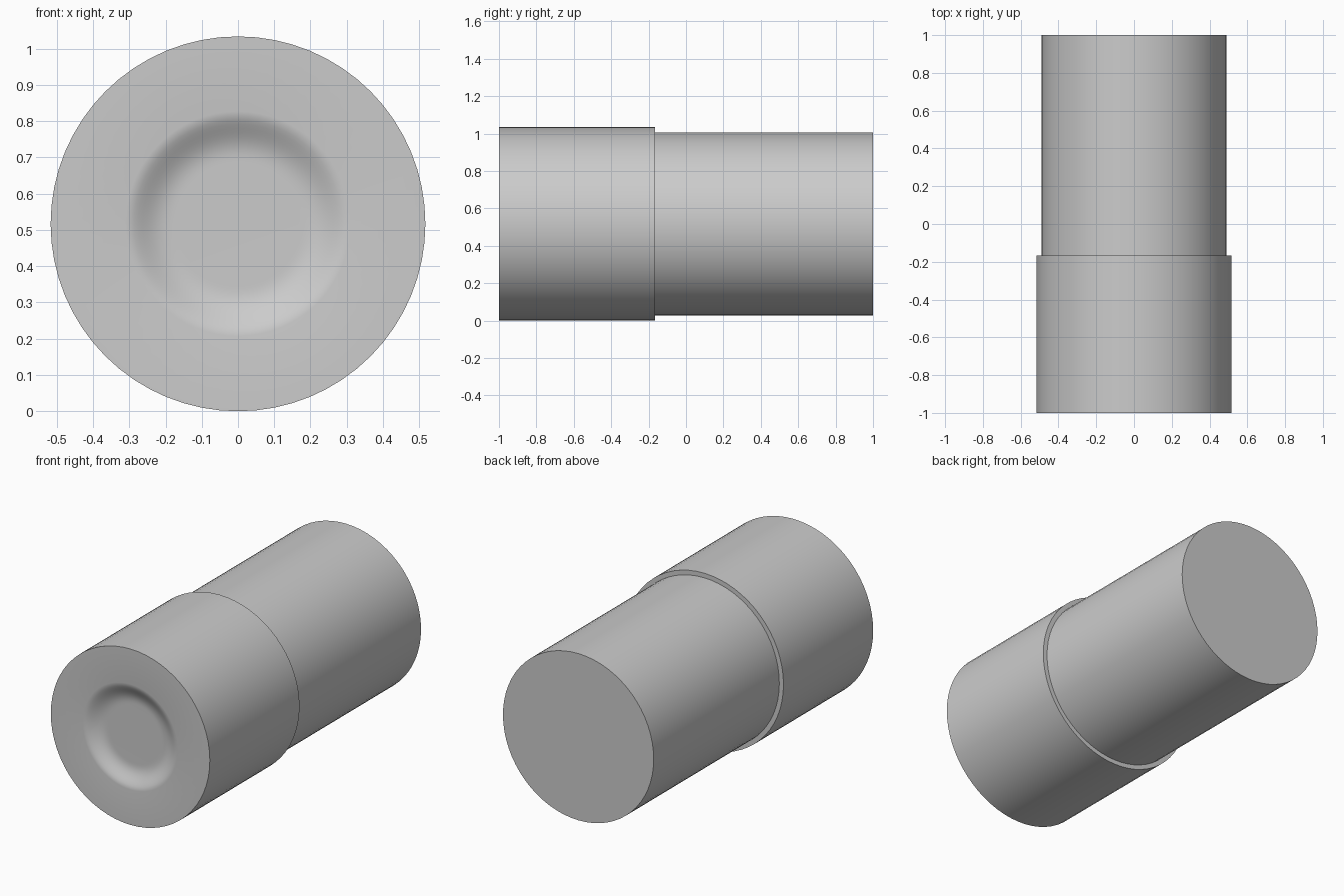
import bpy
import bmesh
from math import cos, sin, pi, radians

if "Cube" in bpy.data.objects:
    bpy.data.objects.remove(bpy.data.objects["Cube"], do_unlink=True)

SIDES = 64
SLEEVE_R, BODY_R = 0.517, 0.49
STEP_Y = -0.167

grey = bpy.data.materials.new("mid grey")
grey.use_nodes = True
colour = (0.6, 0.6, 0.6, 1)
grey.diffuse_color = colour
grey.node_tree.nodes["Principled BSDF"].inputs["Base Color"].default_value = colour


def lathe(name, profile):
    """Spin (radius, y) points about the lengthwise axis and close both ends."""
    bm = bmesh.new()
    rings = []
    for r, y in profile:
        angles = [2 * pi * i / SIDES for i in range(SIDES)]
        rings.append([bm.verts.new((r * cos(a), y, r * sin(a))) for a in angles])
    for a, b in zip(rings, rings[1:]):
        for i in range(SIDES):
            j = (i + 1) % SIDES
            bm.faces.new((a[i], a[j], b[j], b[i]))
    bm.faces.new(rings[0])
    bm.faces.new(rings[-1])
    bmesh.ops.recalc_face_normals(bm, faces=bm.faces)
    mesh = bpy.data.meshes.new(name)
    bm.to_mesh(mesh)
    bm.free()
    mesh.materials.append(grey)
    obj = bpy.data.objects.new(name, mesh)
    obj.location.z = SLEEVE_R
    bpy.context.collection.objects.link(obj)
    bpy.ops.object.select_all(action="DESELECT")
    obj.select_set(True)
    bpy.context.view_layer.objects.active = obj
    bpy.ops.object.shade_smooth_by_angle(angle=radians(35))


# Shallow dish in the front face, easing from a flat floor to the rim
def dish(floor_r=0.17, rim_r=0.31, depth=0.045, steps=12):
    points = []
    for i in range(steps + 1):
        t = i / steps
        s = t ** 1.4
        points.append((floor_r + (rim_r - floor_r) * t,
                       -1 + depth * (1 - s * s * (3 - 2 * s))))
    return points


# Wide front sleeve with the dished face
lathe("front_sleeve", dish() + [(SLEEVE_R, -1), (SLEEVE_R, STEP_Y)])

# Narrower rear barrel, seated in the sleeve
lathe("rear_barrel", [(BODY_R, STEP_Y - 0.02), (BODY_R, 1)])
